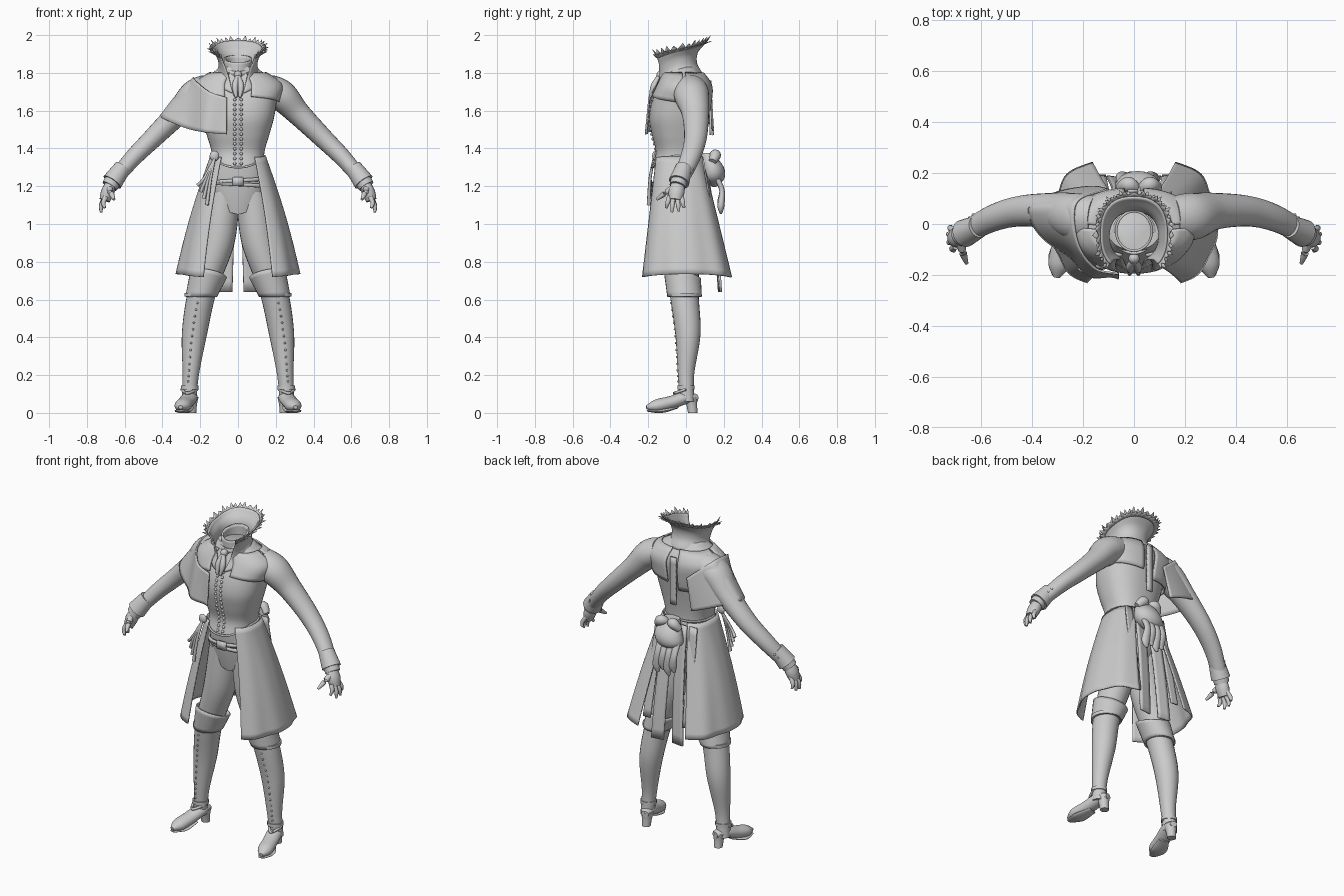
import bpy, math
from math import sin, cos, pi, tau, radians
from mathutils import Vector

if "Cube" in bpy.data.objects:
    bpy.data.objects.remove(bpy.data.objects["Cube"])

GREY = (0.6, 0.6, 0.6, 1)
material = bpy.data.materials.new("plain grey")
material.use_nodes = True
material.diffuse_color = GREY
material.node_tree.nodes["Principled BSDF"].inputs["Base Color"].default_value = GREY


def sheet(name, surface, columns, rows, thickness=0.008, closed=False, caps=False):
    """Grid surface from surface(u, v), both running from zero to one."""
    width = columns if closed else columns + 1
    verts = [surface(i / columns, j / rows) for j in range(rows + 1) for i in range(width)]
    faces = []
    for j in range(rows):
        for i in range(columns):
            here, after = j * width + i, j * width + (i + 1) % width
            faces.append((here, after, after + width, here + width))
    if caps:
        faces += [tuple(reversed(range(width))), tuple(range(rows * width, len(verts)))]
    mesh = bpy.data.meshes.new(name)
    mesh.from_pydata(verts, [], faces)
    mesh.materials.append(material)
    part = bpy.data.objects.new(name, mesh)
    bpy.context.collection.objects.link(part)
    bpy.ops.object.select_all(action='DESELECT')
    part.select_set(True)
    bpy.context.view_layer.objects.active = part
    if thickness:
        solid = part.modifiers.new("thickness", 'SOLIDIFY')
        solid.thickness, solid.offset = thickness, 0
    bpy.ops.object.shade_smooth_by_angle(angle=radians(50))


def spline(points, t):
    """Smooth curve through a list of tuples."""
    points = [Vector(point) for point in points]
    last = len(points) - 1
    k = min(int(t * last), last - 1)
    w = t * last - k
    a, b, c, d = points[max(k - 1, 0)], points[k], points[k + 1], points[min(k + 2, last)]
    return b + w / 2 * (c - a + w * (2 * a - 5 * b + 4 * c - d + w * (3 * (b - c) + d - a)))


def tube(name, path, side=1, columns=16, rows=16, level=False, squash=1):
    """Closed tube along (x, y, z, radius); level keeps the rings horizontal."""
    step = 0.01

    def surface(u, v):
        *centre, radius = spline(path, v)
        ahead, behind = spline(path, min(v + step, 1)), spline(path, max(v - step, 0))
        along = Vector((0, 0, -1)) if level else Vector((ahead - behind)[:3]).normalized()
        helper = Vector((0, 1, 0)) if abs(along.y) < 0.8 else Vector((0, 0, 1))
        across = along.cross(helper).normalized()
        ring = cos(tau * u) * across + squash * sin(tau * u) * along.cross(across)
        point = Vector(centre) + max(radius, 0.001) * ring
        return (point.x * side, point.y, point.z)
    sheet(name, surface, columns, rows, 0, True, True)


def ball(name, centre, size, columns=8):
    def surface(u, v):
        ring = max(sin(pi * v), 0.01)
        shape = Vector((ring * cos(tau * u), ring * sin(tau * u), -cos(pi * v)))
        return Vector(centre) + shape * Vector((1, 1, 1)).length / math.sqrt(3) * size \
            if isinstance(size, float) else Vector(a + b * c for a, b, c in zip(centre, shape, size))
    sheet(name, surface, columns, columns // 2, 0, True, True)


def power(value, exponent):
    return math.copysign(abs(value) ** exponent, value)


def oval(angle, half_width, front, back, z, exponent=0.85):
    """Point on a rounded oval; angle zero is the front, positive turns to +x."""
    middle, depth = (front + back) / 2, (back - front) / 2
    return Vector((half_width * power(sin(angle), exponent), middle - depth * power(cos(angle), exponent), z))


def mix(a, b, t):
    return a + (b - a) * t


# Bodice: half width, front and back at even heights from waist to neck
BODICE = [(.14, -.18, .08), (.14, -.16, .08), (.165, -.18, .09), (.19, -.195, .105),
          (.205, -.18, .12), (.22, -.14, .12), (.1, -.1, .06)]
WAIST, NECK = 1.29, 1.83


def body(angle, z, offset=0):
    half_width, front, back = spline(BODICE, (z - WAIST) / (NECK - WAIST))
    return oval(angle, half_width + offset, front - offset, back + offset, z)


def bodice_hem(angle):
    return 1.355 - 0.06 * max(cos(angle), 0) ** 2


sheet("bodice", lambda u, v: body(tau * u, mix(bodice_hem(tau * u), NECK, v)), 48, 30, 0, True, True)
sheet("bodice_piping", lambda u, v: body(tau * u, bodice_hem(tau * u) + 0.01 * v, 0.004), 48, 1, closed=True)
for side in (-1, 1):
    for i in range(15):
        spot = body(side * 0.09, 1.32 + i * 0.026)
        ball("bodice_button", (side * 0.017, spot.y, spot.z), 0.009)


# Trousers and belt
def hips(u, v):
    bulge = 0.03 * sin(pi * v)
    crotch = 0.04 * v * (1 - abs(sin(tau * u)))
    return oval(tau * u, mix(.13, .116, v) + bulge, mix(-.14, -.105, v * v), mix(.075, .055, v) + bulge,
                mix(1.36, 1.09, v) - crotch)


sheet("trouser_hips", hips, 32, 10, 0, True, True)
for tilt, height in ((-.01, 1.22), (.01, 1.24)):
    sheet("belt", lambda u, v: oval(tau * u, .15, -.15, .1, height - .02 * v + tilt * sin(tau * u)), 40, 1, 0.012, True)
sheet("belt_buckle", lambda u, v: (mix(-.03, .03, u), -.16, mix(1.2, 1.25, v)), 1, 1, 0.012)


# Coat skirt and tails, open at the front and the back
def skirt(u, v):
    angle = mix(mix(.52, .48, v), pi - mix(.35, .4, v), u)
    fold = 0.009 * v * sin(u * 17) * sin(pi * u)
    hem_drop = 0.02 * v * cos(angle) ** 2
    return oval(angle, mix(.145, .318, v) + fold + 0.012 * sin(pi * v), mix(-.168, -.25, v) - fold,
                mix(.09, .255, v) + fold, mix(1.355, .735, v) - hem_drop, 0.72)


for side in (-1, 1):
    flip = Vector((side, 1, 1))
    sheet("coat_skirt", lambda u, v: skirt(u, v) * Vector((1, 1, 1)).x if side > 0
          else Vector(a * b for a, b in zip(skirt(u, v), flip)), 40, 20)
    sheet("coat_tail", lambda u, v: (side * (mix(.01, .03, v) + mix(.065, .077, v) * u),
                                     mix(.09, .175, v) + 0.012 * sin(pi * v) + 0.01 * u, mix(1.34, .64, v)), 4, 12, 0.012)
    sheet("inner_tail", lambda u, v: (side * (mix(.09, .14, u) + 0.02 * v), mix(.09, .19, v), mix(1.34, .76, v)), 4, 12)


# High collar, open at the front, with a ragged frill
COLLAR = [(.115, -.18, .085), (.1, -.15, .055), (.105, -.16, .06), (.128, -.185, .105)]


def collar(u, v, offset=0):
    gap = mix(.22, .72, min(1, v * 1.3))
    angle = mix(gap, tau - gap, u)
    half_width, front, back = spline(COLLAR, v)
    rear = (1 - cos(angle)) / 2
    z = mix(1.69 + 0.1 * min(1, rear * 2), mix(1.885, 1.97, rear), v)
    return oval(angle, half_width + offset, front - offset, back + offset, z, 1 - v / 5)


sheet("collar", collar, 48, 14)
for layer in (0, 1):
    def frill(u, v):
        tooth = abs((u * 52 + layer) % 2 - 1) * (0.75 + sin(u * 71) / 4)
        point = collar(u, 1 - 0.05 * (1 - v + layer), 0.003 + mix(.006, .024, tooth) * v * (1 + layer / 2))
        point.z += 0.028 * v * tooth / (1 + 2 * layer)
        return point
    sheet("collar_frill", frill, 104, 2, 0.003)

# Neck band and cravat
sheet("neck_opening", lambda u, v: oval(tau * u, .07, -.105, .05, mix(1.76, 1.875 - 0.02 * cos(tau * u), v), 1),
      32, 8, 0.01, True)
sheet("neck_band", lambda u, v: oval(tau * u, .08, -.115, .05, mix(1.8, 1.83, v) - 0.02 * cos(tau * u), 1), 32, 2, 0.01, True)
ball("cravat_knot", (0, -.135, 1.79), 0.022, 12)
for side in (-1, 1):
    tube("cravat_fold", [(0, -.14, 1.79, .01), (.015, -.17, 1.73, .017), (.01, -.19, 1.67, .006)], side)

# Yoke panels, back panels and the shoulder cape
for side in (-1, 1):
    sheet("front_yoke", lambda u, v: body(side * mix(.25, 1.55, u), mix(mix(1.675, 1.645, u), 1.8, v), 0.012), 16, 8)
    hem = 1.58 + 0.02 * side
    sheet("back_panel", lambda u, v: body(side * (pi - mix(.12, 1.5, u)), mix(hem + 0.02 * u, 1.8, v), 0.014), 16, 8)
sheet("back_strip", lambda u, v: (mix(-.025, .015, u), .13, mix(1.76, 1.47, v)), 2, 8, 0.012)

CAPE_TOP = [(-.06, -.195, 1.67), (-.15, -.175, 1.7), (-.215, -.09, 1.75), (-.235, .03, 1.775), (-.21, .1, 1.755), (-.1, .135, 1.66)]
CAPE_HEM = [(-.06, -.215, 1.475), (-.17, -.2, 1.485), (-.27, -.12, 1.505), (-.4, 0, 1.56), (-.38, .1, 1.56), (-.14, .145, 1.47)]


def cape(u, v):
    point = spline(CAPE_TOP, u).lerp(spline(CAPE_HEM, u), v)
    point.z += 0.015 * sin(pi * v) * sin(pi * u)
    point.y += 0.007 * v * sin(u * 22)
    return point


sheet("shoulder_cape", cape, 40, 12)

# Arms, cuffs, hands, legs, boots and shoes
ARM = [(.15, .025, 1.72, .075), (.23, .03, 1.68, .082), (.32, .05, 1.585, .064), (.45, .05, 1.455, .053),
       (.56, .02, 1.345, .046), (.66, -.035, 1.225, .038)]
LEG = [(.075, -.025, 1.17, .085), (.11, -.02, .9, .092), (.19, -.01, .64, .077), (.23, .01, .42, .067),
       (.25, 0, .2, .043), (.26, .005, .06, .04)]
SHOE = [(.24, .06, .08, .022), (.255, 0, .08, .042), (.276, -.08, .055, .044), (.295, -.16, .037, .042), (.304, -.21, .03, .012)]
FINGERTIPS = [(.705, -.105, 1.085), (.724, -.075, 1.062), (.726, -.038, 1.066), (.718, -.01, 1.085)]


def boot_cuff(u, v):
    lean = 0.03 * v * cos(tau * u - 0.6)
    return oval(tau * u, mix(.08, .093, v), mix(-.095, -.115, v), mix(.08, .075, v), mix(.615, .735, v) + lean, 1) \
        + Vector((mix(.195, .155, v), 0, 0))


for side in (-1, 1):
    tube("sleeve", ARM, side, 24, 40, squash=1.13)
    tube("cuff", [(.61, -.01, 1.3, .045), (.666, -.037, 1.222, .055)], side, 24)
    tube("cuff_band", [(.664, -.037, 1.225, .045), (.68, -.045, 1.2, .043)], side, 24, 2)
    for i in range(3):
        ball("cuff_button", (side * mix(.63, .66, i / 2), mix(.034, .01, i / 2), mix(1.29, 1.25, i / 2)), 0.008)
    tube("palm", [(.666, -.04, 1.225, .028), (.69, -.05, 1.17, .035), (.706, -.056, 1.125, .028)], side, squash=1.2)
    for i, tip in enumerate(FINGERTIPS):
        root = Vector((.7, mix(-.088, -.025, i / 3), 1.145))
        knuckle = mix(root, Vector(tip), 0.55) + Vector((.01, 0, 0))
        tube("finger", [(*root, .013), (*knuckle, .012), (*tip, .007)], side, 10, 8)
    tube("thumb", [(.682, -.07, 1.19, .017), (.67, -.115, 1.16, .015), (.656, -.155, 1.13, .007)], side, 10, 8)

    tube("leg", LEG, side, 24, 44, True)
    sheet("boot_cuff", lambda u, v: Vector(a * b for a, b in zip(boot_cuff(u, v), (side, 1, 1))), 28, 6, closed=True)
    tube("knee_strap", [(.2, -.008, .635, .084), (.2, -.008, .615, .084)], side, 28, 2, True)
    for i in range(14):
        x, y, z, radius = spline(LEG, mix(.45, .87, i / 13))
        ball("boot_stud", (side * (x + 0.012), y - radius, z), 0.006)
    tube("shoe", SHOE, side, 20, 24, squash=0.78)
    tube("shoe_sole", [(.26, -.05, .03, .03), (.29, -.13, .011, .046), (.304, -.205, .011, .018)], side, squash=0.25)
    tube("shoe_heel", [(.246, .024, .085, .038), (.246, .03, .045, .029), (.246, .036, 0, .025)], side, level=True)
    tube("ankle_strap", [(.256, 0, .145, .046), (.256, 0, .125, .046)], side, 20, 2, True)
    tube("instep_strap", [(.215, 0, .125, .007), (.268, -.062, .104, .008), (.3, 0, .125, .007)], side, 8)

# Pouch and ribbons at the back of the waist
tube("pouch", [(.02, .11, 1.375, .05), (.02, .14, 1.3, .084), (.01, .145, 1.24, .08), (.01, .15, 1.195, .01)], 1, 24, 20, True, 0.72)
for side in (-1, 1):
    tube("pouch_bow", [(.02, .13, 1.35, .014), (.02 + side * 0.04, .155, 1.365, .03), (.02 + side * 0.075, .14, 1.33, .02)])
for i in range(4):
    x, drop = mix(-.05, .06, i / 3), 0.025 * (i % 2)
    tube("pouch_ribbon", [(x, .16, 1.25, .022), (x, .19, 1.18, .02), (x + 0.01, .185, 1.12 - drop, .026),
                          (x, .185, 1.08 - drop, .008)], squash=0.7)

# Hanging cords on the right hip
ball("hip_rosette", (-.125, -.165, 1.36), (.026, .014, .028), 12)
for i in range(4):
    tube("hip_cord", [(-.125, -.17, 1.345, .007), (-.145 - 0.012 * i, -.19, 1.24, .008),
                      (-.165 - 0.016 * i, -.198 + 0.008 * i, 1.1 + 0.035 * i, .01)], columns=8)
